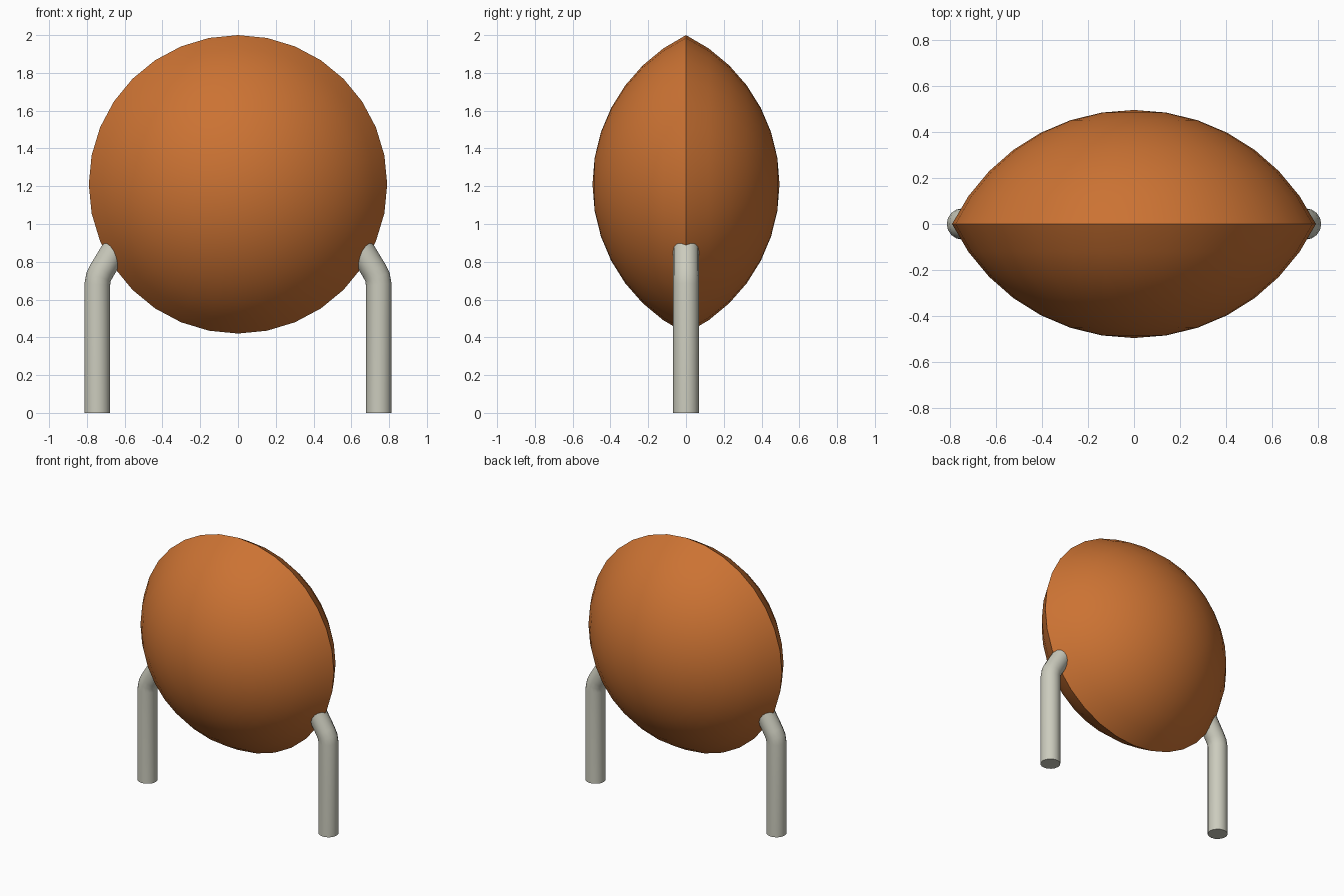
import bpy
import math
from mathutils import Matrix, Vector

if "Cube" in bpy.data.objects:
    bpy.data.objects.remove(bpy.data.objects["Cube"], do_unlink=True)

RADIUS, DEPTH, CENTRE_Z = 0.79, 0.495, 1.21
SEGMENTS, RINGS = 32, 7
TUBE = 0.068


def material(name, colour):
    mat = bpy.data.materials.new(name)
    mat.use_nodes = True
    mat.diffuse_color = (*colour, 1)
    mat.node_tree.nodes["Principled BSDF"].inputs["Base Color"].default_value = (*colour, 1)
    return mat


def finish(obj, mat, angle):
    obj.data.materials.clear()
    obj.data.materials.append(mat)
    bpy.ops.object.select_all(action="DESELECT")
    obj.select_set(True)
    bpy.context.view_layer.objects.active = obj
    bpy.ops.object.shade_smooth_by_angle(angle=math.radians(angle))


def lens(name, mat):
    # Two spherical caps meeting at a sharp rim, spun about the y axis
    ball = (RADIUS ** 2 + DEPTH ** 2) / (2 * DEPTH)
    reach = math.asin(RADIUS / ball)
    cap = [reach * i / RINGS for i in range(1, RINGS + 1)]
    arc = [(ball * math.sin(a), ball * math.cos(a) - ball + DEPTH) for a in cap]
    profile = arc + [(r, -y) for r, y in reversed(arc[:-1])]
    verts = [Matrix.Rotation(math.tau * k / SEGMENTS, 3, "Y") @ Vector((r, y, 0))
             for r, y in profile for k in range(SEGMENTS)]
    back, front = len(verts), len(verts) + 1
    verts += [Vector((0, DEPTH, 0)), Vector((0, -DEPTH, 0))]
    last = (len(profile) - 1) * SEGMENTS
    faces = []
    for k in range(SEGMENTS):
        n = (k + 1) % SEGMENTS
        faces.append((back, k, n))
        faces.append((front, last + n, last + k))
        for row in range(0, last, SEGMENTS):
            faces.append((row + k, row + SEGMENTS + k, row + SEGMENTS + n, row + n))
    mesh = bpy.data.meshes.new(name)
    mesh.from_pydata(verts, [], faces)
    bm = bmesh.new()
    bm.from_mesh(mesh)
    bmesh.ops.recalc_face_normals(bm, faces=bm.faces)
    bm.to_mesh(mesh)
    bm.free()
    obj = bpy.data.objects.new(name, mesh)
    obj.location.z = CENTRE_Z
    bpy.context.collection.objects.link(obj)
    finish(obj, mat, 40)


def leg(name, side, mat):
    # Upright round tube, bent inwards into the rim of the body
    path = [(0.745, 0), (0.745, 0.68), (0.738, 0.72), (0.72, 0.755), (0.605, 0.945)]
    curve = bpy.data.curves.new(name, "CURVE")
    curve.dimensions = "3D"
    curve.bevel_depth = TUBE
    curve.bevel_resolution = 6
    curve.use_fill_caps = True
    spline = curve.splines.new("POLY")
    spline.points.add(len(path) - 1)
    for point, (x, z) in zip(spline.points, path):
        point.co = (side * x, 0, z, 1)
    obj = bpy.data.objects.new(name, curve)
    bpy.context.collection.objects.link(obj)
    bpy.ops.object.select_all(action="DESELECT")
    obj.select_set(True)
    bpy.context.view_layer.objects.active = obj
    bpy.ops.object.convert(target="MESH")
    finish(bpy.context.view_layer.objects.active, mat, 40)


import bmesh

orange = material("burnt orange", (0.6, 0.17, 0.033))
grey = material("pale grey", (0.6, 0.6, 0.51))

lens("lens_body", orange)
leg("left_leg", 1, grey)
leg("right_leg", -1, grey)
